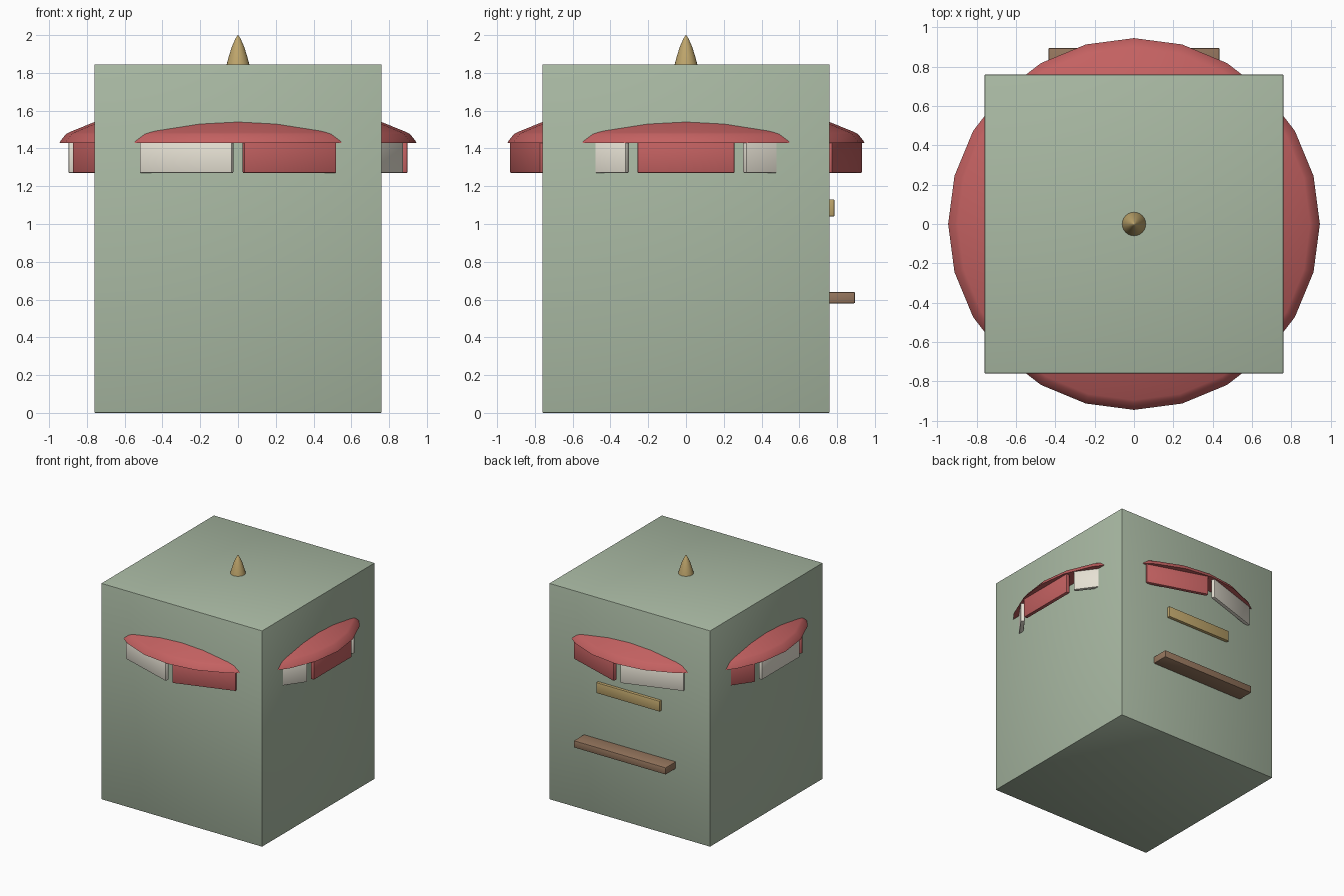
import bpy, bmesh, math
from mathutils import Matrix

if "Cube" in bpy.data.objects:
    bpy.data.objects.remove(bpy.data.objects["Cube"])


def material(name, rgb):
    m = bpy.data.materials.new(name)
    m.diffuse_color = (*rgb, 1)
    m.use_nodes = True
    m.node_tree.nodes["Principled BSDF"].inputs["Base Color"].default_value = m.diffuse_color
    return m


GREEN = material("sage", (0.40, 0.49, 0.37))
RED = material("red", (0.55, 0.12, 0.12))
CREAM = material("cream", (0.80, 0.76, 0.66))
WOOD = material("wood", (0.30, 0.18, 0.11))
GOLD = material("gold", (0.52, 0.38, 0.15))


def finish(name, bm, mat, angle=30):
    bmesh.ops.recalc_face_normals(bm, faces=bm.faces)
    me = bpy.data.meshes.new(name)
    bm.to_mesh(me)
    bm.free()
    me.materials.append(mat)
    ob = bpy.data.objects.new(name, me)
    bpy.context.collection.objects.link(ob)
    bpy.ops.object.select_all(action='DESELECT')
    ob.select_set(True)
    bpy.context.view_layer.objects.active = ob
    bpy.ops.object.shade_smooth_by_angle(angle=math.radians(angle))
    return ob


def box(name, lo, hi, mat, bevel, turn=0):
    bm = bmesh.new()
    bmesh.ops.create_cube(bm, size=1)
    for v in bm.verts:
        v.co = [l + (c + 0.5) * (h - l) for c, l, h in zip(v.co, lo, hi)]
    bmesh.ops.bevel(bm, geom=bm.edges[:], offset=bevel, segments=2,
                    profile=0.5, affect='EDGES')
    bm.transform(Matrix.Rotation(turn, 4, 'Z'))
    return finish(name, bm, mat)


def lathe(name, profile, mat, sides):
    bm = bmesh.new()
    vs = [bm.verts.new((r, 0, z)) for r, z in profile]
    es = [bm.edges.new(p) for p in zip(vs, vs[1:])]
    bmesh.ops.spin(bm, geom=vs + es, axis=(0, 0, 1), cent=(0, 0, 0),
                   angle=2 * math.pi, steps=sides)
    bmesh.ops.remove_doubles(bm, verts=bm.verts[:], dist=1e-4)
    return finish(name, bm, mat)


# Square kiosk body
box("kiosk_body", (-0.76, -0.76, 0), (0.76, 0.76, 1.845), GREEN, 0.004)

# Round awning roof emerging through the four walls
lathe("awning_roof", [(0, 1.43), (0.945, 1.43), (0.94, 1.44), (0.912, 1.475),
                      (0.895, 1.485), (0.76, 1.54), (0.4, 1.68), (0, 1.82)],
      RED, 24)

# Ring of ten alternating valance panels
for k in range(10):
    box(f"valance_panel_{k}", (0.865, -0.257, 1.27), (0.897, 0.257, 1.435),
        CREAM if k % 2 else RED, 0.006, math.radians(36 * k))

# Pointed finial on top
lathe("finial", [(0, 1.82), (0.064, 1.82), (0.06, 1.845), (0.048, 1.89),
                 (0.032, 1.94), (0.014, 1.98), (0.005, 1.996), (0, 2.0)],
      GOLD, 24)

# Serving shelf and plain sign plate on the back
box("serving_shelf", (-0.435, 0.72, 0.58), (0.435, 0.895, 0.64), WOOD, 0.006)
box("sign_plate", (-0.30, 0.74, 1.04), (0.30, 0.785, 1.13), GOLD, 0.004)
